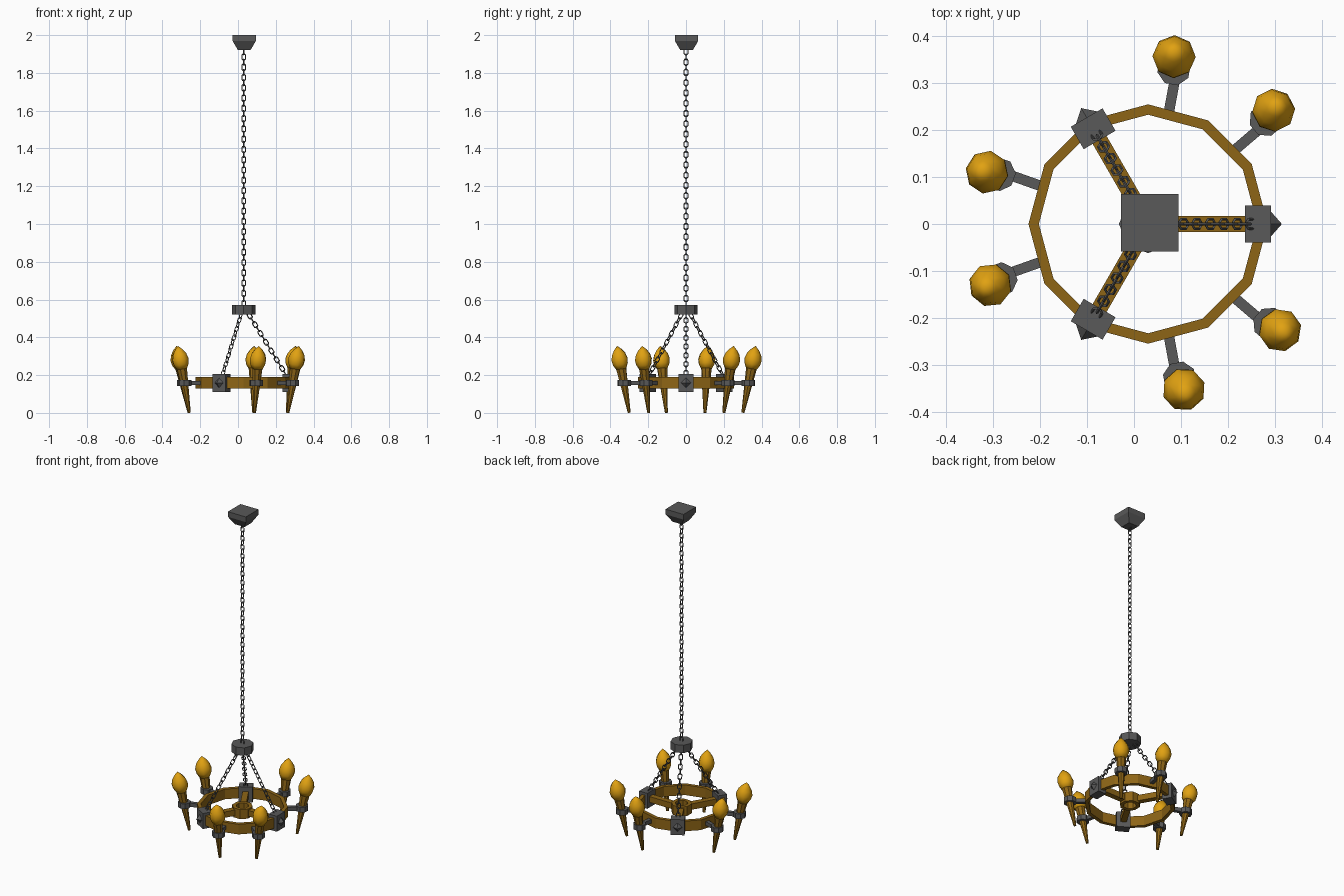
import bpy, bmesh, math
from mathutils import Matrix, Vector

if "Cube" in bpy.data.objects:
    bpy.data.objects.remove(bpy.data.objects["Cube"])

CX = 0.03  # hanging axis of the chandelier


def material(name, rgb):
    m = bpy.data.materials.new(name)
    m.diffuse_color = (*rgb, 1)
    m.use_nodes = True
    m.node_tree.nodes["Principled BSDF"].inputs["Base Color"].default_value = m.diffuse_color
    return m


IRON = material("iron", (0.10, 0.10, 0.10))
WOOD = material("wood", (0.27, 0.13, 0.008))
FLAME = material("flame", (0.75, 0.36, 0.006))


def finish(name, bm, mat, smooth=False):
    bmesh.ops.recalc_face_normals(bm, faces=bm.faces)
    me = bpy.data.meshes.new(name)
    bm.to_mesh(me)
    bm.free()
    me.materials.append(mat)
    for p in me.polygons:
        p.use_smooth = smooth
    ob = bpy.data.objects.new(name, me)
    bpy.context.collection.objects.link(ob)
    return ob


def lathe(name, profile, n, mat, mtx, closed=False, phase=0.0, smooth=False):
    """Revolve (radius, z) points; closed makes a tube, otherwise ends are capped."""
    bm = bmesh.new()
    loops = []
    for r, z in profile:
        loops.append([bm.verts.new(mtx @ Vector((r * math.cos(a), r * math.sin(a), z)))
                      for a in (phase + math.tau * i / n for i in range(n))])
    pairs = list(zip(loops, loops[1:]))
    if closed:
        pairs.append((loops[-1], loops[0]))
    else:
        bm.faces.new(loops[0])
        bm.faces.new(loops[-1])
    for a, b in pairs:
        for i in range(n):
            j = (i + 1) % n
            bm.faces.new((a[i], a[j], b[j], b[i]))
    bmesh.ops.remove_doubles(bm, verts=bm.verts, dist=1e-5)
    return finish(name, bm, mat, smooth)


def box(name, lo, hi, mat, mtx):
    bm = bmesh.new()
    lo, hi = Vector(lo), Vector(hi)
    size = Matrix.Diagonal((*(hi - lo), 1))
    bmesh.ops.create_cube(bm, size=1, matrix=mtx @ Matrix.Translation((lo + hi) / 2) @ size)
    return finish(name, bm, mat)


def chain(name, p0, p1, side):
    """Interlocked oval links from p0 to p1, alternately turned by 90 degrees."""
    p0, p1 = Vector(p0), Vector(p1)
    d = (p1 - p0).normalized()
    u = (Vector(side) - d * d.dot(Vector(side))).normalized()
    v = d.cross(u)
    n = max(2, round((p1 - p0).length / 0.027))
    outline = [(0.0165, 0.004), (0.010, 0.010), (-0.010, 0.010), (-0.0165, 0.004),
               (-0.0165, -0.004), (-0.010, -0.010), (0.010, -0.010), (0.0165, -0.004)]
    w = 0.0032
    bm = bmesh.new()
    for k in range(n):
        c = p0.lerp(p1, (k + 0.5) / n)
        a, b = (u, v) if k % 2 else (v, u)
        rings = []
        for x, y in outline:
            mid = c + d * x + a * y
            out = (d * x * 0.6 + a * y).normalized()
            rings.append([bm.verts.new(mid + o * w) for o in (out, b, -out, -b)])
        for i, r in enumerate(rings):
            s = rings[(i + 1) % len(rings)]
            for j in range(4):
                bm.faces.new((r[j], r[(j + 1) % 4], s[(j + 1) % 4], s[j]))
    return finish(name, bm, IRON)


axis = Matrix.Translation((CX, 0, 0))


def polar(deg):
    return axis @ Matrix.Rotation(math.radians(deg), 4, 'Z')


# Ceiling mount, main chain and the collar it carries
s2 = math.sqrt(2)
lathe("ceiling_mount", [(0.033 * s2, 1.92), (0.061 * s2, 1.968), (0.061 * s2, 2.0)], 4,
      IRON, Matrix.Translation((CX + 0.003, 0.003, 0)), phase=math.pi / 4)
chain("main_chain", (CX, 0, 1.925), (CX, 0, 0.565), (1, 0, 0))
lathe("chain_collar", [(0.062, 0.522), (0.062, 0.57)], 8, IRON, axis)

# Twelve-sided wooden wheel rim and its hollow hub
lathe("wheel_rim", [(0.254, 0.128), (0.254, 0.19), (0.232, 0.19), (0.232, 0.128)], 12,
      WOOD, axis, closed=True)
lathe("wheel_hub", [(0.058, 0.13), (0.058, 0.188), (0.036, 0.188), (0.036, 0.13)], 8,
      WOOD, axis, closed=True, phase=math.pi / 8)

# Spokes, iron brackets with studs, and the three slanted chains
for i in range(3):
    m = polar(120 * i)
    box(f"spoke_{i}", (0.045, -0.017, 0.142), (0.235, 0.017, 0.178), WOOD, m)
    box(f"bracket_{i}", (0.206, -0.039, 0.111), (0.261, 0.039, 0.206), IRON, m)
    lathe(f"bracket_stud_{i}", [(0.026, 0), (0.0, 0.023)], 4, IRON,
          m @ Matrix.Translation((0.261, 0, 0.159)) @ Matrix.Rotation(math.pi / 2, 4, 'Y'))
    chain(f"slanted_chain_{i}", m @ Vector((0.025, 0, 0.525)),
          m @ Vector((0.225, 0, 0.2)), m.to_3x3() @ Vector((0, 1, 0)))

# Six leaning torches on arms, in three pairs
for i in range(6):
    ang = 120 * (i // 2) + (40.5, 79.5)[i % 2]
    m = polar(ang)
    box(f"torch_arm_{i}", (0.24, -0.011, 0.147), (0.325, 0.011, 0.17), IRON, m)
    lathe(f"torch_holder_{i}", [(0.036, 0.143), (0.036, 0.174)], 8, IRON,
          m @ Matrix.Translation((0.334, 0.006, 0)), phase=math.pi / 8)
    foot, head = Vector((0.306, 0.002, 0.001)), Vector((0.362, 0.011, 0.296))
    lean = (head - foot).to_track_quat('Z', 'Y').to_matrix().to_4x4()
    t = m @ Matrix.Translation(foot) @ lean
    lathe(f"torch_stick_{i}", [(0.008, 0), (0.029, 0.245)], 8, WOOD, t)
    lathe(f"torch_flame_{i}", [(0.029, 0.237), (0.042, 0.262), (0.046, 0.288),
                               (0.038, 0.316), (0.022, 0.339), (0.0, 0.36)],
          8, FLAME, t, smooth=True)
